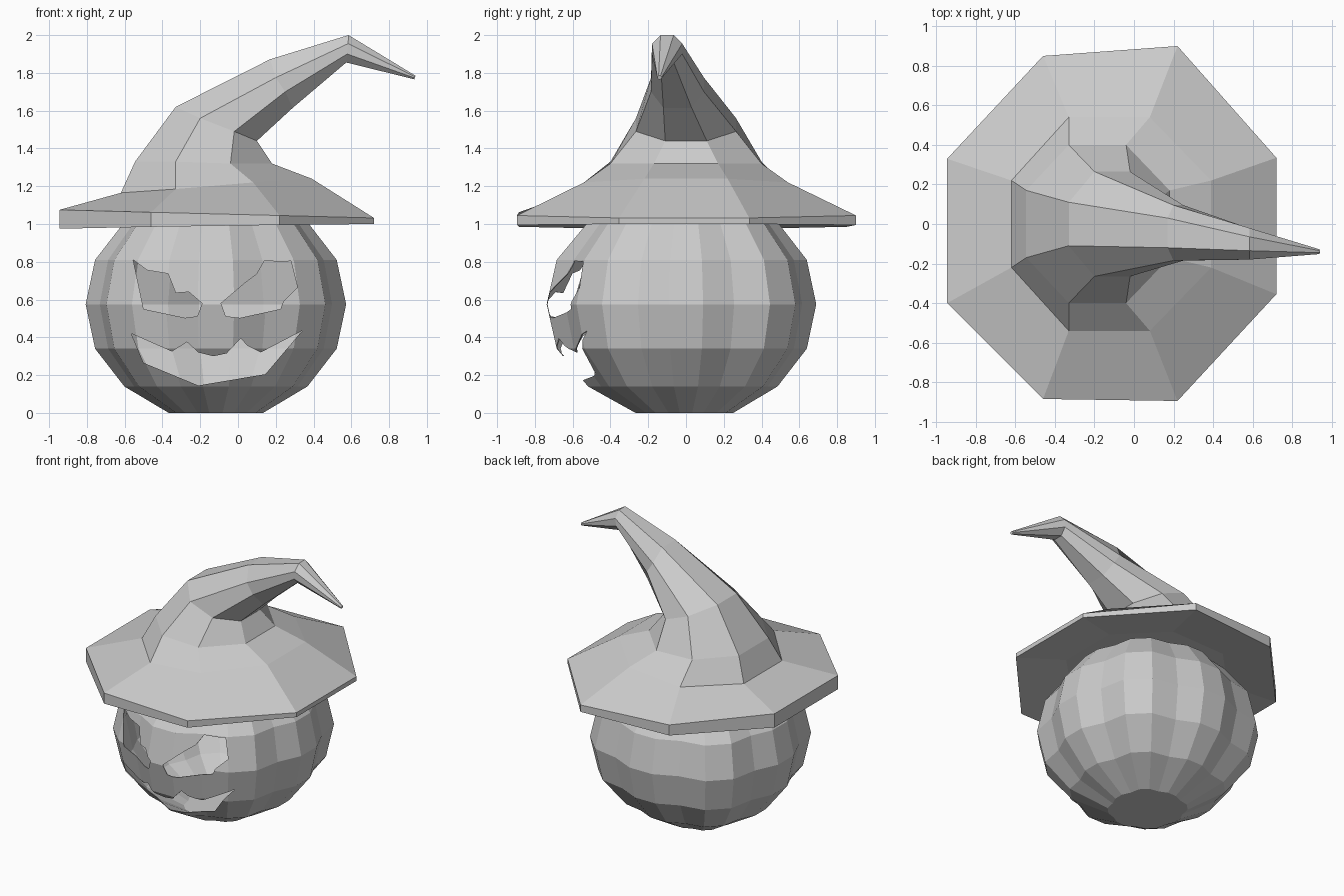
import bpy, bmesh
from math import sin, cos, pi

if "Cube" in bpy.data.objects:
    bpy.data.objects.remove(bpy.data.objects["Cube"])


def make_object(name, verts, faces):
    mesh = bpy.data.meshes.new(name)
    mesh.from_pydata(verts, [], faces)
    bm = bmesh.new()
    bm.from_mesh(mesh)
    bmesh.ops.recalc_face_normals(bm, faces=bm.faces)
    bm.to_mesh(mesh)
    bm.free()
    obj = bpy.data.objects.new(name, mesh)
    bpy.context.collection.objects.link(obj)
    return obj


def loft(name, rings):
    """Skin a list of equal-length rings and cap both ends."""
    n = len(rings[0])
    faces = [(r * n + i, r * n + (i + 1) % n, (r + 1) * n + (i + 1) % n, (r + 1) * n + i)
             for r in range(len(rings) - 1) for i in range(n)]
    last = (len(rings) - 1) * n
    faces += [tuple(range(n)), tuple(range(last, last + n))]
    return make_object(name, [v for ring in rings for v in ring], faces)


# Pumpkin: 8 lobes of 3 columns, one groove vertex per lobe,
# with fuller lobes on the diagonals and at the face
def pumpkin_ring(radius, z):
    ring = []
    for k in range(24):
        a = -pi / 2 + (k + 0.5) * pi / 12
        groove = k % 3 == 1
        r = radius * (0.965 if groove else 1.008)
        if not groove:
            if abs(sin(2 * a)) > 0.8:
                r *= 1.05
            elif sin(a) < -0.9:
                r *= 1.07
        elif sin(a) < -0.9:
            r *= 1.04
        ring.append((-0.117 + r * cos(a), r * sin(a), z))
    return ring


profile = [(0.25, 0.0), (0.485, 0.14), (0.64, 0.34), (0.69, 0.575),
           (0.64, 0.81), (0.485, 1.01), (0.25, 1.14)]
pumpkin = loft("pumpkin", [pumpkin_ring(r, z) for r, z in profile])
shell = pumpkin.modifiers.new("thin_shell", 'SOLIDIFY')
shell.thickness = 0.005
shell.offset = -1

# Face openings, drawn in the front plane as (x, z)
openings = {
    "left_eye": [(-.555, .81), (-.48, .755), (-.37, .737), (-.33, .635), (-.26, .64),
                 (-.19, .58), (-.215, .512), (-.28, .503), (-.50, .55), (-.525, .67)],
    "right_eye": [(-.09, .58), (-.065, .512), (.01, .503), (.225, .55), (.24, .59),
                  (.315, .665), (.28, .805), (.25, .80), (.14, .805), (.10, .735), (.04, .69)],
    "mouth": [(-.565, .42), (-.35, .325), (-.27, .375), (-.21, .32), (-.13, .30), (-.06, .315),
              (.015, .395), (.05, .355), (.12, .32), (.34, .435), (.145, .205), (-.21, .145),
              (-.5, .265)],
}
cutters = []
for name, outline in openings.items():
    cutter = loft(name + "_cutter", [[(x, y, z) for x, z in outline] for y in (-1.0, -0.2)])
    cutter.hide_render = True
    cut = pumpkin.modifiers.new(name, 'BOOLEAN')
    cut.operation = 'DIFFERENCE'
    cut.solver = 'EXACT'
    cut.object = cutter
    cutters.append(cutter)

bpy.context.view_layer.objects.active = pumpkin
for mod in list(pumpkin.modifiers):
    bpy.ops.object.modifier_apply(modifier=mod.name)
for cutter in cutters:
    bpy.data.objects.remove(cutter)


# Hat: octagonal rings of four (x, z) stations left to right, each with
# the y of its back and front vertex
def hat_ring(stations, back, front):
    return ([(x, y, z) for (x, z), y in zip(stations, back)]
            + [(x, y, z) for (x, z), y in reversed(list(zip(stations, front)))])


def even_ring(stations, yc, narrow, wide):
    widths = (narrow, wide, wide, narrow)
    return hat_ring(stations, [yc + w for w in widths], [yc - w for w in widths])


brim_back, brim_front = (.33, .85, .90, .335), (-.40, -.885, -.895, -.355)
hat_rings = [
    even_ring([(-.62, 1.03), (-.33, 1.03), (.10, 1.04), (.40, 1.04)], 0, .22, .52),
    hat_ring([(-.945, .975), (-.46, .985), (.22, .995), (.72, 1.0)], brim_back, brim_front),
    hat_ring([(-.945, 1.075), (-.46, 1.062), (.22, 1.045), (.72, 1.032)], brim_back, brim_front),
    even_ring([(-.62, 1.165), (-.33, 1.185), (.08, 1.22), (.39, 1.24)], 0, .22, .54),
    even_ring([(-.545, 1.33), (-.33, 1.33), (-.04, 1.32), (.18, 1.32)], 0, .17, .40),
    even_ring([(-.33, 1.62), (-.20, 1.56), (-.02, 1.49), (.10, 1.44)], 0, .11, .265),
    even_ring([(.17, 1.872), (.20, 1.775), (.25, 1.70), (.29, 1.615)], -.045, .075, .14),
    even_ring([(.585, 2.0), (.583, 1.955), (.578, 1.90), (.573, 1.855)], -.1, .035, .08),
    even_ring([(.94, 1.785), (.938, 1.779), (.936, 1.773), (.934, 1.766)], -.14, .005, .012),
]
loft("witch_hat", hat_rings)
